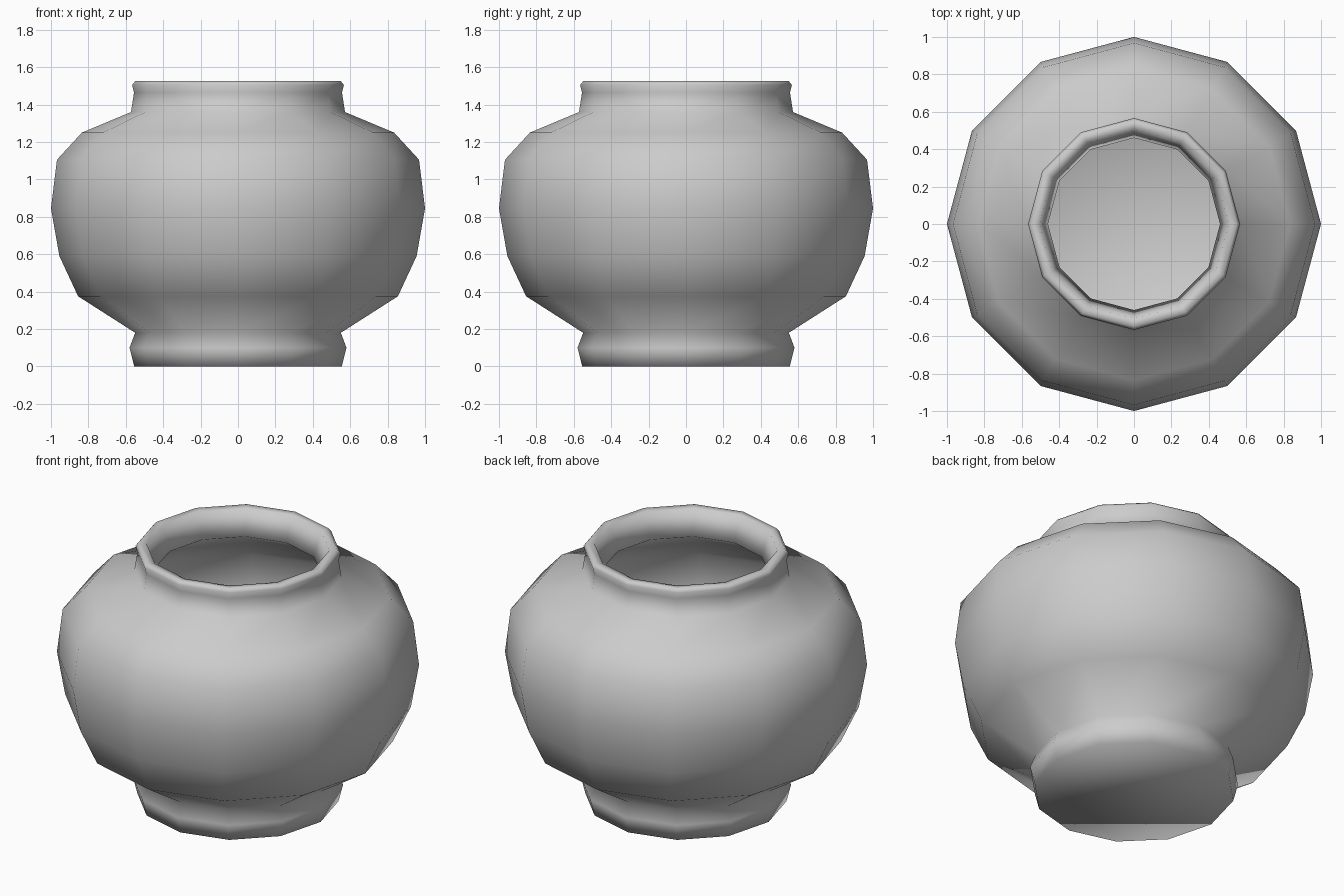
import bpy, bmesh, math

if "Cube" in bpy.data.objects:
    bpy.data.objects.remove(bpy.data.objects["Cube"])

SIDES = 12

# Outer profile from foot to rim, then inner wall down to the floor (radius, height)
profile = [
    (0.555, 0.0), (0.58, 0.10), (0.55, 0.18), (0.855, 0.375), (0.955, 0.59),
    (1.0, 0.845), (0.968, 1.105), (0.835, 1.25), (0.572, 1.36), (0.556, 1.465),
    (0.566, 1.505), (0.55, 1.525), (0.505, 1.52),
    (0.46, 1.37), (0.76, 1.19), (0.88, 1.07), (0.91, 0.845), (0.865, 0.62),
    (0.775, 0.43), (0.47, 0.24),
]


def lathe(name, points, sides):
    bm = bmesh.new()
    rings = []
    for r, z in points:
        rings.append([bm.verts.new((r * math.cos(2 * math.pi * i / sides),
                                    r * math.sin(2 * math.pi * i / sides), z))
                      for i in range(sides)])
    for a, b in zip(rings, rings[1:]):
        for i in range(sides):
            j = (i + 1) % sides
            bm.faces.new((a[i], a[j], b[j], b[i]))
    # Closed underside and inner floor
    bm.faces.new(rings[0][::-1])
    bm.faces.new(rings[-1])
    for f in bm.faces:
        f.smooth = True
    mesh = bpy.data.meshes.new(name)
    bm.to_mesh(mesh)
    bm.free()
    obj = bpy.data.objects.new(name, mesh)
    bpy.context.collection.objects.link(obj)
    return obj


# Twelve-sided hollow pot
lathe("pot", profile, SIDES)
